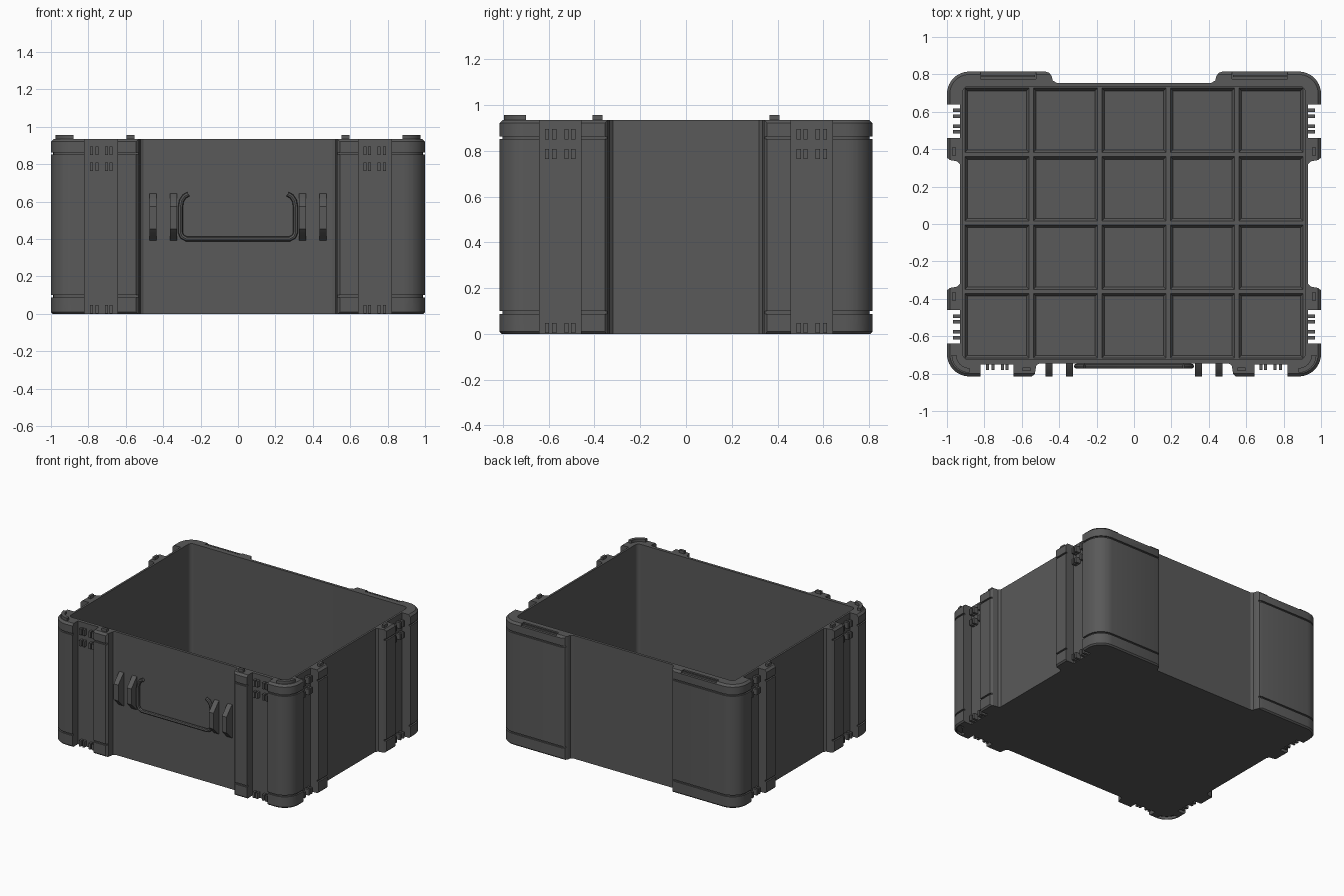
import bpy, bmesh, math

if "Cube" in bpy.data.objects:
    bpy.data.objects.remove(bpy.data.objects["Cube"])

MAT = bpy.data.materials.new("charcoal_plastic")
MAT.diffuse_color = (0.1, 0.1, 0.1, 1)
MAT.use_nodes = True
MAT.node_tree.nodes["Principled BSDF"].inputs["Base Color"].default_value = MAT.diffuse_color
H = 0.936                     # rim height
FLOOR = 0.05                  # inside floor


def finish(name, bm, smooth=True):
    bmesh.ops.recalc_face_normals(bm, faces=bm.faces)
    me = bpy.data.meshes.new(name)
    bm.to_mesh(me)
    bm.free()
    me.materials.append(MAT)
    ob = bpy.data.objects.new(name, me)
    bpy.context.collection.objects.link(ob)
    if smooth:
        shade(ob)
    return ob


def shade(ob):
    bpy.ops.object.select_all(action='DESELECT')
    ob.select_set(True)
    bpy.context.view_layer.objects.active = ob
    bpy.ops.object.shade_smooth_by_angle(angle=math.radians(30))


def prism(bm, pts, z0, z1, top=None):
    lo = [bm.verts.new((x, y, z0)) for x, y in pts]
    hi = [bm.verts.new((x, y, z1)) for x, y in (top or pts)]
    n = len(lo)
    bm.faces.new(lo[::-1])
    bm.faces.new(hi)
    for i in range(n):
        j = (i + 1) % n
        bm.faces.new((lo[i], lo[j], hi[j], hi[i]))


def rect(x0, x1, y0, y1):
    return [(x0, y0), (x1, y0), (x1, y1), (x0, y1)]


def box(bm, x0, x1, y0, y1, z0, z1):
    prism(bm, rect(x0, x1, y0, y1), z0, z1)


def arc(cx, cy, r, a0, a1, n=10):
    return [(cx + r * math.cos(math.radians(a0 + (a1 - a0) * i / n)),
             cy + r * math.sin(math.radians(a0 + (a1 - a0) * i / n))) for i in range(n + 1)]


def rounded(hx, hy, r, cy=0.0):
    pts = []
    for sx, sy, a in ((1, -1, -90), (1, 1, 0), (-1, 1, 90), (-1, -1, 180)):
        pts += arc(sx * (hx - r), cy + sy * (hy - r), r, a, a + 90)
    return pts


def frame(bm, z0, z1, in0, in1):
    """Ring around the case, used to trim only its outermost surfaces."""
    loops = []
    for inset, z in ((in0, z0), (-0.1, z0), (-0.1, z1), (in1, z1)):
        pts = rounded(1 - inset, 0.815 - inset, 0.12 - inset)
        loops.append([bm.verts.new((x, y, z)) for x, y in pts])
    for k in range(4):
        a, b = loops[k], loops[(k + 1) % 4]
        for i in range(len(a)):
            j = (i + 1) % len(a)
            bm.faces.new((a[i], a[j], b[j], b[i]))


def cut(target, bm):
    tool = finish("cutter", bm, False)
    tool.hide_render = True
    mod = target.modifiers.new("cut", 'BOOLEAN')
    mod.operation = 'DIFFERENCE'
    mod.solver = 'EXACT'
    mod.object = tool
    bpy.context.view_layer.objects.active = target
    bpy.ops.object.modifier_apply(modifier=mod.name)
    bpy.data.objects.remove(tool, do_unlink=True)


# Case body: half outline with corner blocks and latch recesses, mirrored
half = [(0.505, -0.745), (0.522, -0.755), (0.53, -0.80), (0.545, -0.815), (0.645, -0.815),
        (0.645, -0.75), (0.82, -0.75), (0.82, -0.815)]
half += arc(0.88, -0.695, 0.12, -90, 0)
half += [(1, -0.64), (0.93, -0.64), (0.93, -0.46), (1, -0.46), (1, -0.355), (0.985, -0.342),
         (0.945, -0.335), (0.93, -0.32), (0.93, 0.32), (0.945, 0.335), (0.985, 0.342),
         (1, 0.355), (1, 0.46), (0.93, 0.46), (0.93, 0.64), (1, 0.64)]
half += arc(0.88, 0.695, 0.12, 0, 90)
half += [(0.475, 0.815), (0.452, 0.808), (0.44, 0.79), (0.435, 0.768), (0.415, 0.755)]
bm = bmesh.new()
prism(bm, half + [(-x, y) for x, y in reversed(half)], 0, H)
body = finish("case_body", bm, False)

# Open interior
bm = bmesh.new()
prism(bm, rounded(0.915, 0.73, 0.03, 0.005), FLOOR, H + 0.1)
cut(body, bm)

# Grooves and softened edges around the corner blocks
bm = bmesh.new()
frame(bm, 0.088, 0.1, 0.012, 0.012)
frame(bm, 0.852, 0.864, 0.012, 0.012)
frame(bm, -0.01, 0.015, 0.02, -0.005)
frame(bm, H - 0.02, H + 0.01, -0.005, 0.025)
cut(body, bm)

# Floor pockets, stacking sockets underneath, and rear hinge notches
P = 0.366
cells = [((i - 2) * P, 0.005 + (j - 1.5) * P) for i in range(5) for j in range(4)]
bm = bmesh.new()
for cx, cy in cells:
    sq = [rect(cx - h, cx + h, cy - h, cy + h) for h in (0.158, 0.174)]
    prism(bm, sq[0], 0.03, FLOOR + 0.003, sq[1])
for s in (1, -1):
    socket = arc(0.88, -0.70, 0.10, -90, 0) + arc(0.88, -0.70, 0.065, 0, -90)
    prism(bm, [(s * x, y) for x, y in socket], -0.02, 0.02)
    box(bm, *sorted((s * 0.525, s * 0.82)), 0.775, 0.85, H - 0.016, H + 0.05)
cut(body, bm)
shade(body)

# Clover-shaped pads in the pockets
bm = bmesh.new()
clover = []
for k, (sx, sy) in enumerate(((1, 1), (-1, 1), (-1, -1), (1, -1))):
    clover += arc(sx * 0.152, sy * 0.152, 0.068, 270 + 90 * k, 180 + 90 * k, 8)
for cx, cy in cells:
    prism(bm, [(cx + x, cy + y) for x, y in clover], 0.028, 0.035)
finish("floor_pads", bm)

# Latch ribs in the recesses
bm = bmesh.new()
for z0, z1 in ((0.003, 0.047), (0.765, 0.808), (0.85, 0.896)):
    for s in (1, -1):
        for c in (0.678, 0.703, 0.755, 0.783):
            box(bm, *sorted((s * (c - 0.008), s * (c + 0.008))), -0.78, -0.745, z0, z1)
        for t in (1, -1):
            for c in (0.493, 0.522, 0.576, 0.608):
                box(bm, *sorted((s * 0.925, s * 0.967)),
                    *sorted((t * (c - 0.009), t * (c + 0.009))), z0, z1)
finish("latch_ribs", bm)

# Stacking tabs on the rim
bm = bmesh.new()
for s in (1, -1):
    tab = arc(0.88, -0.70, 0.095, -90, 0) + arc(0.88, -0.70, 0.07, 0, -90)
    prism(bm, [(s * x, y) for x, y in tab], H - 0.01, H + 0.021)
    box(bm, *sorted((s * 0.553, s * 0.595)), -0.787, -0.767, H - 0.01, H + 0.021)
    for t in (1, -1):
        box(bm, *sorted((s * 0.953, s * 0.973)), *sorted((t * 0.366, t * 0.408)),
            H - 0.01, H + 0.021)
finish("stacking_tabs", bm)

# Hinge bars in the rear notches
bm = bmesh.new()
for s in (1, -1):
    box(bm, *sorted((s * 0.53, s * 0.815)), 0.785, 0.797, H - 0.02, H - 0.004)
finish("hinge_bars", bm)

# Handle brackets: pointed fins on the front wall
bm = bmesh.new()
fin = [(-0.74, 0.39), (-0.755, 0.395), (-0.815, 0.455), (-0.815, 0.575), (-0.755, 0.64),
       (-0.74, 0.645)]
for s in (1, -1):
    for c in (0.345, 0.455):
        sides = [[bm.verts.new((s * c + d, y, z)) for y, z in fin] for d in (-0.019, 0.019)]
        bm.faces.new(sides[0])
        bm.faces.new(sides[1][::-1])
        for i in range(len(fin)):
            j = (i + 1) % len(fin)
            bm.faces.new((sides[0][i], sides[0][j], sides[1][j], sides[1][i]))
finish("handle_brackets", bm)

# Carry handle: bent rod hooked inward at both ends
side = [(0.265, 0.64), (0.287, 0.628), (0.302, 0.605), (0.308, 0.57), (0.308, 0.435),
        (0.299, 0.413), (0.275, 0.40)]
path = side + [(-x, z) for x, z in reversed(side)]
cu = bpy.data.curves.new("handle", 'CURVE')
cu.dimensions = '3D'
cu.bevel_depth = 0.013
cu.bevel_resolution = 2
cu.use_fill_caps = True
sp = cu.splines.new('POLY')
sp.points.add(len(path) - 1)
for p, (x, z) in zip(sp.points, path):
    p.co = (x, -0.76, z, 1)
cu.materials.append(MAT)
handle = bpy.data.objects.new("handle", cu)
bpy.context.collection.objects.link(handle)
bpy.ops.object.select_all(action='DESELECT')
handle.select_set(True)
bpy.context.view_layer.objects.active = handle
bpy.ops.object.convert(target='MESH')
shade(bpy.context.view_layer.objects.active)
